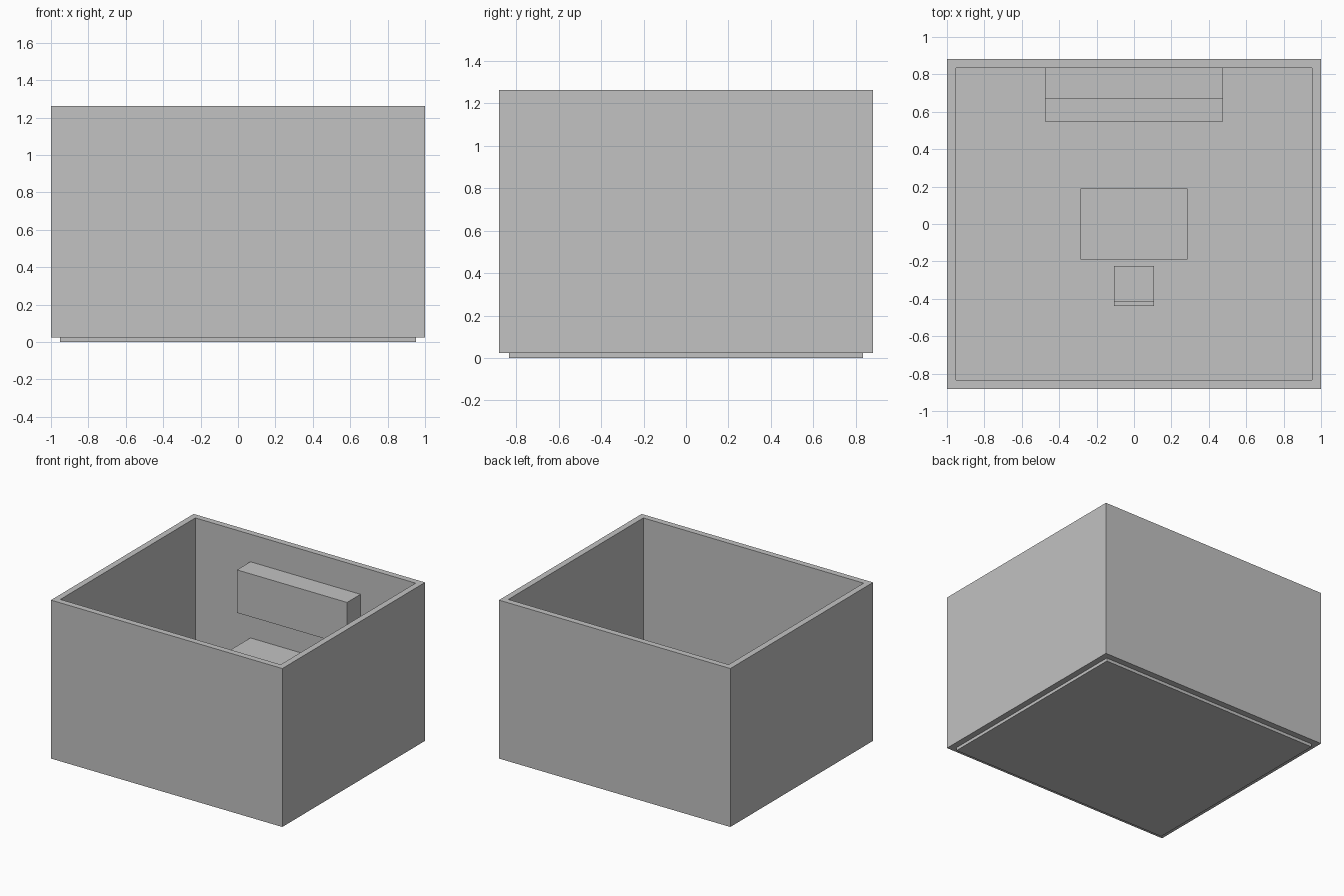
import bpy
import bmesh

if "Cube" in bpy.data.objects:
    bpy.data.objects.remove(bpy.data.objects["Cube"])

grey = bpy.data.materials.new("plain_grey")
grey.diffuse_color = (0.54, 0.54, 0.54, 1)
grey.use_nodes = True
grey.node_tree.nodes["Principled BSDF"].inputs["Base Color"].default_value = grey.diffuse_color

FLOOR = 0.024            # top of the floor slab
IN_X, IN_Y = 0.952, 0.833  # inner half sizes of the room


def finish(name, bm):
    mesh = bpy.data.meshes.new(name)
    bmesh.ops.recalc_face_normals(bm, faces=bm.faces[:])
    bm.to_mesh(mesh)
    bm.free()
    mesh.materials.append(grey)
    obj = bpy.data.objects.new(name, mesh)
    bpy.context.collection.objects.link(obj)
    return obj


def add_box(bm, x0, x1, y0, y1, z0, z1):
    verts = bmesh.ops.create_cube(bm, size=1)["verts"]
    for v in verts:
        v.co = (x0 if v.co.x < 0 else x1,
                y0 if v.co.y < 0 else y1,
                z0 if v.co.z < 0 else z1)


def boxes(name, *parts):
    bm = bmesh.new()
    for p in parts:
        add_box(bm, *p)
    return finish(name, bm)


def legs(name, x0, x1, y0, y1, top, t):
    boxes(name, *[(x, x + t, y, y + t, FLOOR, top)
                  for x in (x0, x1 - t) for y in (y0, y1 - t)])


# Floor slab
boxes("floor", (-IN_X, IN_X, -IN_Y, IN_Y, 0, FLOOR))

# Walls: one continuous ring, open at the top
bm = bmesh.new()
rings = []
for hx, hy, z in ((1, 0.881, FLOOR), (1, 0.881, 1.262),
                  (IN_X, IN_Y, 1.262), (IN_X, IN_Y, FLOOR)):
    rings.append([bm.verts.new((sx * hx, sy * hy, z))
                  for sx, sy in ((-1, -1), (1, -1), (1, 1), (-1, 1))])
for r in range(4):
    a, b = rings[r], rings[(r + 1) % 4]
    for i in range(4):
        j = (i + 1) % 4
        bm.faces.new((a[i], a[j], b[j], b[i]))
finish("walls", bm)

# Counter and wall cabinet against the back wall
boxes("counter", (-0.476, 0.476, 0.548, IN_Y, FLOOR, 0.452))
boxes("wall_cabinet", (-0.476, 0.476, 0.667, IN_Y, 0.712, 1.047))

# Table
boxes("table_top", (-0.286, 0.286, -0.19, 0.19, 0.357, 0.381))
legs("table_legs", -0.286, 0.286, -0.19, 0.19, 0.357, 0.024)

# Chair, with its back towards the front wall
boxes("chair_seat", (-0.107, 0.107, -0.438, -0.224, 0.214, 0.238))
boxes("chair_back", (-0.107, 0.107, -0.438, -0.414, 0.238, 0.452))
legs("chair_legs", -0.107, 0.107, -0.438, -0.224, 0.214, 0.02)
